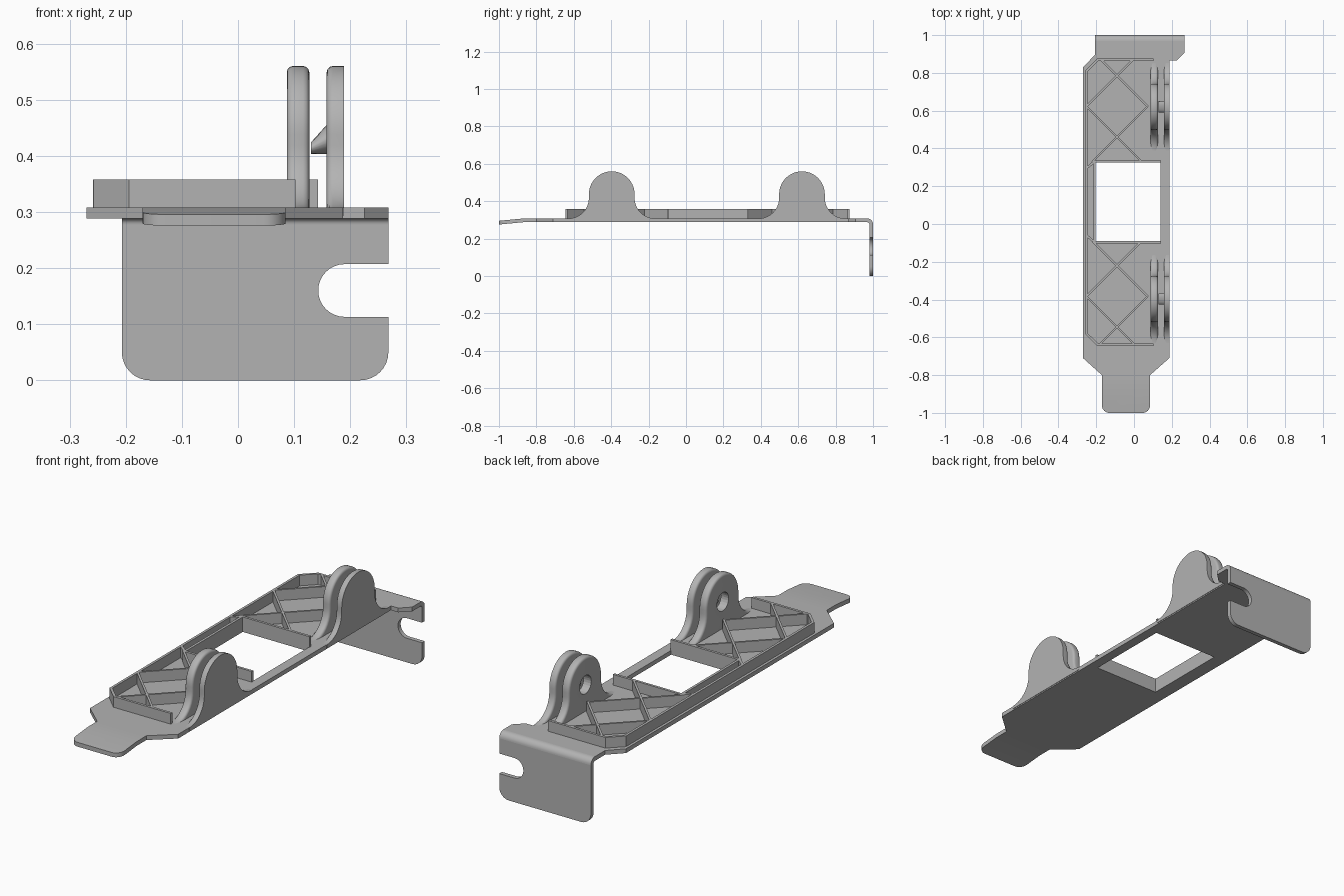
import bpy, bmesh, math
from mathutils import Vector

if "Cube" in bpy.data.objects:
    bpy.data.objects.remove(bpy.data.objects["Cube"], do_unlink=True)

grey = bpy.data.materials.new("plain grey")
grey.use_nodes = True
grey.diffuse_color = (0.45, 0.45, 0.45, 1)
grey.node_tree.nodes["Principled BSDF"].inputs["Base Color"].default_value = (0.45, 0.45, 0.45, 1)

BOTTOM, TOP, RIB_TOP = 0.288, 0.308, 0.358


def arc(cx, cy, r, a0, a1, n=8):
    """Points along an arc, angles in degrees."""
    angles = [math.radians(a0 + (a1 - a0) * i / n) for i in range(n + 1)]
    return [(cx + r * math.cos(a), cy + r * math.sin(a)) for a in angles]


def add_prism(bm, points, axis, lo, hi):
    """Extrude a 2D outline along an axis from lo to hi."""
    i = "xyz".index(axis)

    def place(p, d):
        v = list(p)
        v.insert(i, d)
        return v
    face = bm.faces.new([bm.verts.new(place(p, lo)) for p in points])
    new = bmesh.ops.extrude_face_region(bm, geom=[face])["geom"]
    shift = Vector(place((0, 0), hi - lo))
    bmesh.ops.translate(bm, vec=shift, verts=[g for g in new if isinstance(g, bmesh.types.BMVert)])
    bmesh.ops.recalc_face_normals(bm, faces=bm.faces[:])


def finish(bm, name, helper=False):
    mesh = bpy.data.meshes.new(name)
    bm.to_mesh(mesh)
    bm.free()
    obj = bpy.data.objects.new(name, mesh)
    bpy.context.collection.objects.link(obj)
    mesh.materials.append(grey)
    if helper:
        obj.hide_render = True
        obj.hide_set(True)
        return obj
    bpy.ops.object.select_all(action="DESELECT")
    obj.select_set(True)
    bpy.context.view_layer.objects.active = obj
    bpy.ops.object.shade_smooth_by_angle(angle=math.radians(35))
    return obj


def prism(name, points, axis, lo, hi, helper=False):
    bm = bmesh.new()
    add_prism(bm, points, axis, lo, hi)
    return finish(bm, name, helper)


def cut(obj, cutter):
    mod = obj.modifiers.new("opening", "BOOLEAN")
    mod.operation = "DIFFERENCE"
    mod.solver = "EXACT"
    mod.object = cutter


# Base plate with a rounded front tab that dips slightly
outline = (arc(-0.13, -0.96, 0.04, 180, 270) + arc(0.045, -0.96, 0.04, 270, 360)
           + [(0.085, -0.8), (0.187, -0.71), (0.187, 0.865), (0.225, 0.865),
              (0.268, 0.907), (0.268, 0.97), (-0.207, 0.97), (-0.207, 0.895),
              (-0.27, 0.83), (-0.27, -0.71), (-0.17, -0.8)])
bm = bmesh.new()
add_prism(bm, outline, "z", BOTTOM, TOP)
bmesh.ops.bisect_plane(bm, geom=bm.verts[:] + bm.edges[:] + bm.faces[:],
                       plane_co=(0, -0.87, 0), plane_no=(0, 1, 0))
for v in bm.verts:
    v.co.z -= max(0, -0.87 - v.co.y) * 0.095
plate = finish(bm, "base_plate")
window = [(-0.203, -0.09), (0.14, -0.09), (0.14, 0.325), (-0.203, 0.325)]
cut(plate, prism("window_cutter", window, "z", 0.2, 0.305 + 0.1, True))

# Rear bend and hanging flange with a side slot
bend = arc(0.97, 0.278, 0.03, 90, 0) + arc(0.97, 0.278, 0.01, 0, 90)
prism("rear_bend", bend, "x", -0.207, 0.268)
flange = (arc(-0.157, 0.05, 0.05, 180, 270) + arc(0.218, 0.05, 0.05, 270, 360)
          + [(0.268, 0.113)] + arc(0.19, 0.16, 0.047, 270, 90, 16)
          + [(0.268, 0.207), (0.268, 0.278), (-0.207, 0.278)])
prism("rear_flange", flange, "y", 0.98, 1.0)

# Raised border walls and crossed stiffening ribs
ribs = bmesh.new()


def rib(*path, t=0.012):
    for p, q in zip(path, path[1:]):
        p, q = Vector(p), Vector(q)
        d = (q - p).normalized()
        n = Vector((-d.y, d.x)) * t / 2
        e = d * t * 0.2
        corners = [p - e + n, p - e - n, q + e - n, q + e + n]
        add_prism(ribs, [tuple(c) for c in corners], "z", TOP - 0.008, RIB_TOP)


LEFT = -0.252
rib((0.1, -0.639), (-0.192, -0.639), (LEFT, -0.58), (LEFT, 0.81), (-0.192, 0.869), (0.1, 0.869))
rib((-0.209, -0.096), (0.14, -0.096))
rib((-0.209, 0.331), (0.14, 0.331))
rib((-0.209, -0.096), (-0.209, 0.331))
rib((LEFT, 0.295), (-0.209, 0.331))
rib((LEFT, -0.06), (-0.209, -0.096))
for mid, low, high in ((0.623, 0.331, 0.869), (-0.383, -0.639, -0.096)):
    for end in (low, high):
        reach = abs(end - mid)
        rib((LEFT, mid), (LEFT + reach, end), t=0.01)
        rib((0.072, mid), (0.072 - reach, end), t=0.01)
finish(ribs, "stiffening_ribs")


# Two hinge clips, each a pair of rounded lugs with flared feet
def lug(name, cy, x0, x1, round_sides):
    r, f, cz = 0.122, 0.11, 0.438
    w = r + f
    points = ([(cy + w, TOP - 0.014)] + arc(cy + w, TOP + f, f, 270, 180, 10)
              + arc(cy, cz, r, 0, 180, 28)
              + arc(cy - w, TOP + f, f, 0, -90, 10) + [(cy - w, TOP - 0.014)])
    bm = bmesh.new()
    add_prism(bm, points, "x", x0, x1)
    rim = [e for e in bm.edges
           if any(all(abs(v.co.x - s) < 1e-5 for v in e.verts) for s in round_sides)
           and max(v.co.z for v in e.verts) > TOP + 0.001]
    bmesh.ops.bevel(bm, geom=rim, offset=0.011, segments=3, profile=0.5, affect="EDGES")
    return finish(bm, name)


for label, cy in (("front", -0.397), ("rear", 0.62)):
    inner = lug(label + "_inner_lug", cy, 0.087, 0.127, (0.087, 0.127))
    lug(label + "_outer_lug", cy, 0.158, 0.189, (0.158,))
    hole = arc(cy, 0.433, 0.043, 0, 345, 23)
    cut(inner, prism(label + "_hole_cutter", hole, "x", 0.05, 0.15, True))

    # Slanted locking peg on the outer lug
    bm = bmesh.new()
    add_prism(bm, arc(cy, 0.433, 0.03, 0, 345, 23), "x", 0.13, 0.165)
    for v in bm.verts:
        if v.co.x < 0.14:
            v.co.z = 0.403 + (v.co.z - 0.403) * 0.35
    finish(bm, label + "_locking_peg")
